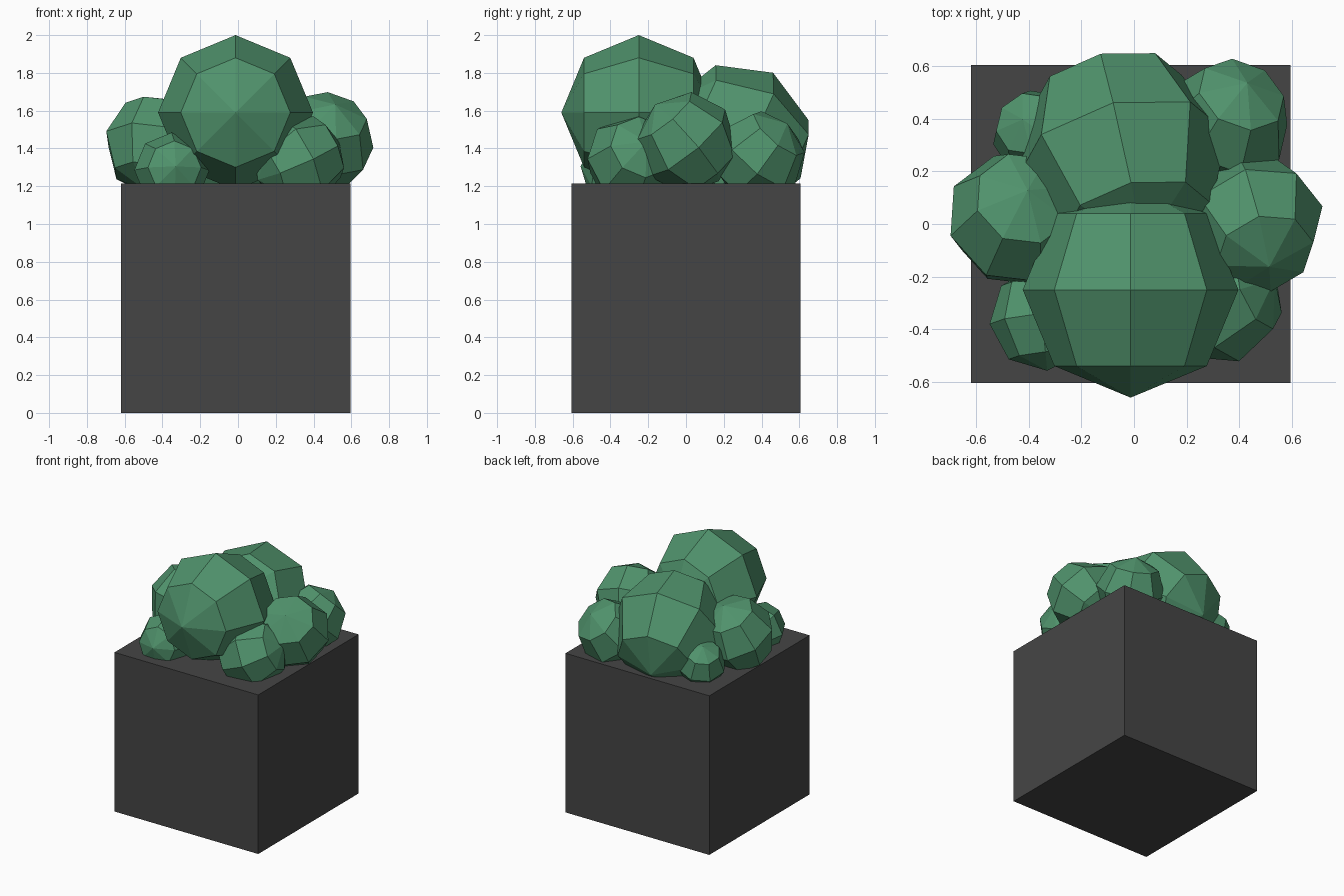
import bpy
from mathutils import Vector, Matrix

if "Cube" in bpy.data.objects:
    bpy.data.objects.remove(bpy.data.objects["Cube"])


def material(name, color):
    m = bpy.data.materials.new(name)
    m.diffuse_color = (*color, 1)
    m.use_nodes = True
    m.node_tree.nodes["Principled BSDF"].inputs["Base Color"].default_value = m.diffuse_color
    return m


leaf = material("leaf_green", (0.08, 0.29, 0.15))
dark = material("planter_dark", (0.06, 0.06, 0.06))

# Planter: plain closed box
bpy.ops.mesh.primitive_cube_add(size=1, location=(-0.013, 0, 0.6075))
box = bpy.context.object
box.name = "planter"
box.scale = (1.215, 1.21, 1.215)
box.data.materials.append(dark)


def clump(name, center, radius, pole, spin=0.0):
    """Eight-sided, four-ring leaf ball with its pole turned to a direction."""
    bpy.ops.mesh.primitive_uv_sphere_add(segments=8, ring_count=4, radius=radius)
    ob = bpy.context.object
    ob.name = name
    turn = Vector((0, 0, 1)).rotation_difference(Vector(pole).normalized())
    ob.matrix_world = (Matrix.Translation(center) @ turn.to_matrix().to_4x4()
                       @ Matrix.Rotation(spin, 4, 'Z'))
    ob.data.materials.append(leaf)


# Bush: two large balls surrounded by smaller ones
clump("bush_front_main", (-0.013, -0.25, 1.59), 0.41, (0, -1, 0))
clump("bush_back_main", (-0.045, 0.26, 1.445), 0.41, (0.2, -0.85, 0.5), 0.2)
clump("bush_left", (-0.445, 0.02, 1.42), 0.27, (0.15, 0.4, 0.9), 0.3)
clump("bush_right", (0.455, 0.005, 1.43), 0.27, (0.22, -0.62, 0.75), 0.2)
clump("bush_back_right", (0.355, 0.385, 1.355), 0.245, (0.3, 0.6, 0.7), 0.1)
clump("bush_front_right", (0.32, -0.285, 1.335), 0.25, (0.85, 0.3, 0.4), 0.3)
clump("bush_front_left", (-0.35, -0.36, 1.285), 0.2, (0.1, -0.98, 0.1), 0.1)
clump("bush_back_left", (-0.37, 0.345, 1.3), 0.175, (-0.3, 0.3, 0.9), 0.2)
